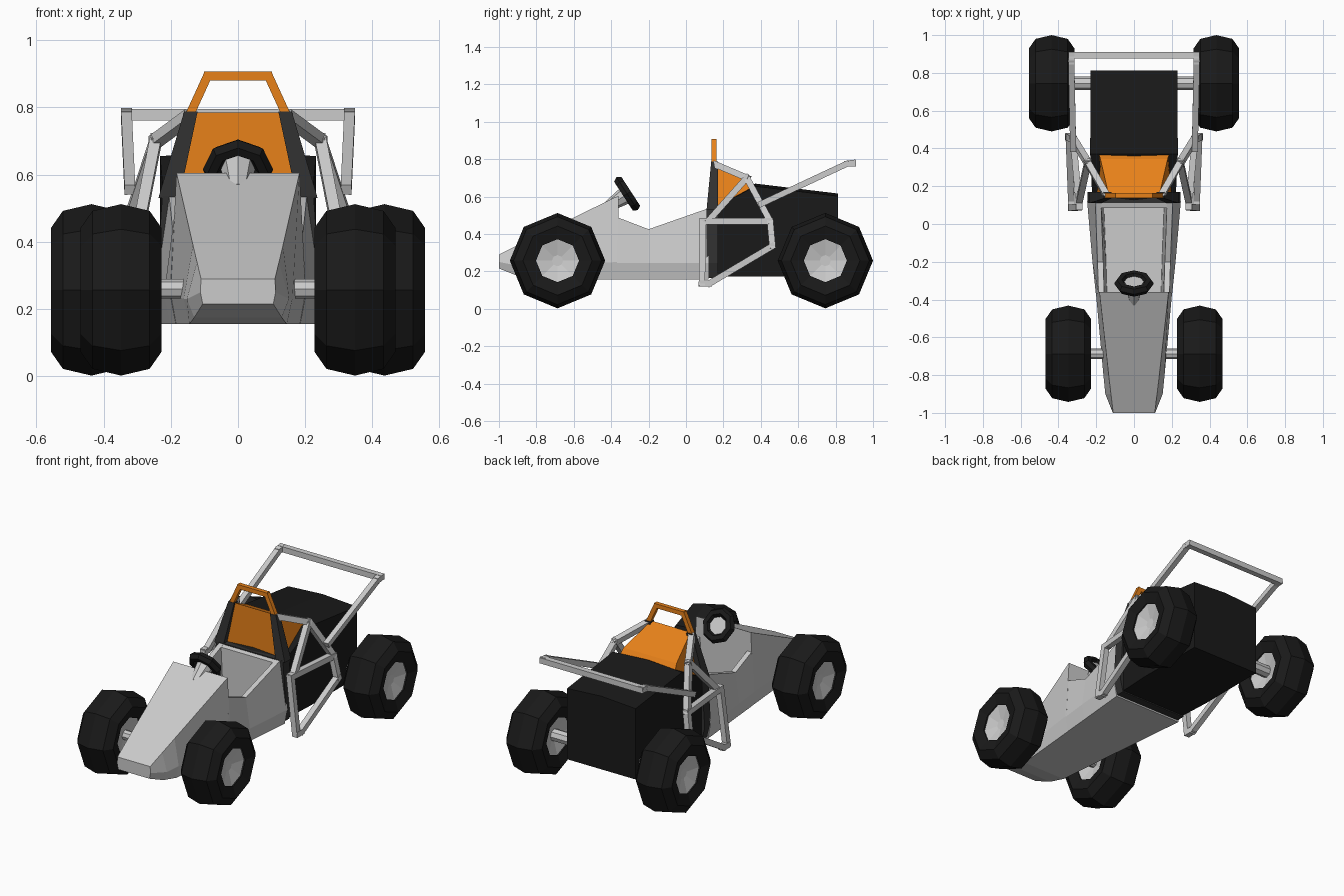
import bpy, bmesh
from math import sin, cos, pi, radians
from mathutils import Vector

if "Cube" in bpy.data.objects:
    bpy.data.objects.remove(bpy.data.objects["Cube"])


def material(name, rgb):
    m = bpy.data.materials.new(name)
    m.diffuse_color = (*rgb, 1)
    m.use_nodes = True
    m.node_tree.nodes["Principled BSDF"].inputs["Base Color"].default_value = m.diffuse_color
    return m


BLACK = material("black", (0.01, 0.01, 0.01))
DARK = material("charcoal", (0.03, 0.03, 0.03))
ORANGE = material("orange", (0.8, 0.22, 0.01))


def finish(name, bm, mat=None):
    bmesh.ops.recalc_face_normals(bm, faces=bm.faces)
    me = bpy.data.meshes.new(name)
    bm.to_mesh(me)
    bm.free()
    ob = bpy.data.objects.new(name, me)
    bpy.context.collection.objects.link(ob)
    if mat:
        me.materials.append(mat)
    return ob


def loft(name, rings, mat=None, caps=True):
    bm = bmesh.new()
    vs = [[bm.verts.new(p) for p in r] for r in rings]
    n = len(vs[0])
    for a, b in zip(vs, vs[1:]):
        for i in range(n):
            j = (i + 1) % n
            bm.faces.new((a[i], a[j], b[j], b[i]))
    if caps:
        bm.faces.new(vs[0])
        bm.faces.new(vs[-1])
    return finish(name, bm, mat)


def section(y, half):
    """Symmetric closed section at y from (x, z) points of the right half."""
    return [(x, y, z) for x, z in half] + [(-x, y, z) for x, z in reversed(half)]


def lathe(name, centre, profile, sides, mat=None, caps=True):
    """Revolve (radius, x offset) points round the x axis."""
    cx, cy, cz = centre
    rings = [[(cx + o, cy + r * sin(2 * pi * i / sides), cz + r * cos(2 * pi * i / sides))
              for i in range(sides)] for r, o in profile]
    return loft(name, rings, mat, caps)


def tubes(name, paths, w, ref=(1, 0, 0), mat=None, mirror=True):
    """Square tubes along each path, joined in one object."""
    bm = bmesh.new()
    for path in paths:
        for a, b in zip(path, path[1:]):
            a, b = Vector(a), Vector(b)
            d = (b - a).normalized()
            s = d.cross(Vector(ref)).normalized()
            u = d.cross(s)
            e = d * w * 0.4
            for sgn in ((1, -1) if mirror else (1,)):
                ends = []
                for p in (a - e, b + e):
                    ring = [p + (s * i + u * j) * w / 2
                            for i, j in ((1, 1), (1, -1), (-1, -1), (-1, 1))]
                    ends.append([bm.verts.new((q.x * sgn, q.y, q.z)) for q in ring])
                p, q = ends
                for i in range(4):
                    j = (i + 1) % 4
                    bm.faces.new((p[i], p[j], q[j], q[i]))
                bm.faces.new(p)
                bm.faces.new(q)
    return finish(name, bm, mat)


# Wheels and axles
TYRE = [(.115, -.1), (.185, -.12), (.235, -.085), (.255, 0), (.235, .085), (.185, .12), (.115, .1)]
HUB = [(.03, -.07), (.118, -.092), (.118, .092), (.03, .07)]
for end, wx, wy, ar in (("front", .348, -.687, .029), ("rear", .436, .745, .036)):
    for side, s in (("left", -1), ("right", 1)):
        c = (s * wx, wy, .257)
        lathe(f"{end}_{side}_tyre", c, TYRE, 8, BLACK, caps=False)
        lathe(f"{end}_{side}_hub", c, HUB, 8)
    lathe(f"{end}_axle", (0, wy, .26), [(ar, -wx + .06), (ar, wx - .06)], 8)

# Nose and hood
loft("hood", [
    section(-1, [(.105, .215), (.112, .25), (.11, .29)]),
    section(-.9, [(.13, .175), (.152, .23), (.122, .34)]),
    section(-.8, [(.145, .155), (.162, .23), (.134, .39)]),
    section(-.36, [(.185, .155), (.202, .25), (.183, .605)])])

# Open cockpit tub
loft("cockpit_tub", [
    section(y, [(wb, .155), (wm, .245), (wt, zt), (wt - .03, zt), (wt - .045, .22)])
    for y, wb, wm, wt, zt in ((-.37, .185, .202, .188, .49), (-.2, .2, .22, .193, .425),
                              (.12, .23, .248, .205, .537))])
loft("seat_back", [section(.12, [(.19, .2), (.19, .535)]),
                   section(.085, [(.175, .2), (.175, .525)])])

# Steering wheel and column
bpy.ops.mesh.primitive_torus_add(major_segments=8, minor_segments=6, major_radius=.078,
                                 minor_radius=.027, location=(0, -.315, .615),
                                 rotation=(radians(-57), 0, 0))
wheel = bpy.context.object
wheel.name = "steering_wheel"
wheel.data.materials.append(BLACK)
bpy.ops.mesh.primitive_cone_add(vertices=8, radius1=.03, radius2=.052, depth=.13,
                                location=(0, -.36, .583), rotation=(radians(-57), 0, 0))
bpy.context.object.name = "steering_column"

# Firewall, pillars and headrest
loft("firewall", [section(y, [(.225, .165), (.245, .245), (.225, .537)]) for y in (.11, .17)], DARK)
for side, s in (("left", -1), ("right", 1)):
    loft(f"{side}_pillar", [[(s * x, y, z) for x, y in ((a, y0), (b, y0), (b, .17), (a, .17))]
                            for a, b, y0, z in ((.175, .237, .11, .53), (.12, .16, .135, .788))], DARK)
loft("headrest", [section(.145, [(.2, .53), (.132, .785)]),
                  section(.345, [(.19, .58), (.178, .685)]),
                  section(.37, [(.19, .58), (.186, .65)])], ORANGE)

# Roll bar
tubes("roll_bar", [[(.138, .15, .79), (.091, .15, .893), (-.091, .15, .893), (-.138, .15, .79)]],
      .026, (0, 1, 0), ORANGE, mirror=False)

# Engine cover
loft("engine_cover", [
    section(y, [(w, .172), (w, zt), (.001, zt + .014)])
    for y, w, zt in ((.12, .22, .52), (.37, .232, .655), (.812, .23, .602))], BLACK)

# Side frames
node, fore, aft = (.245, .325, .7), (.29, .09, .468), (.322, .45, .468)
tubes("side_frame", [
    [(.332, .085, .135), fore, aft, (.345, .462, .335), (.332, .125, .135), (.332, .085, .135)],
    [(.15, .16, .77), node, aft], [(.29, .12, .47), node]], .034)

# Rear hoop
tubes("rear_hoop_sides", [[(.322, .4, .56), (.332, .86, .775), (.332, .895, .78)]], .032)
tubes("rear_hoop_crossbar", [[(-.332, .893, .778), (.332, .893, .778)]], .034, (0, 1, 0), mirror=False)
